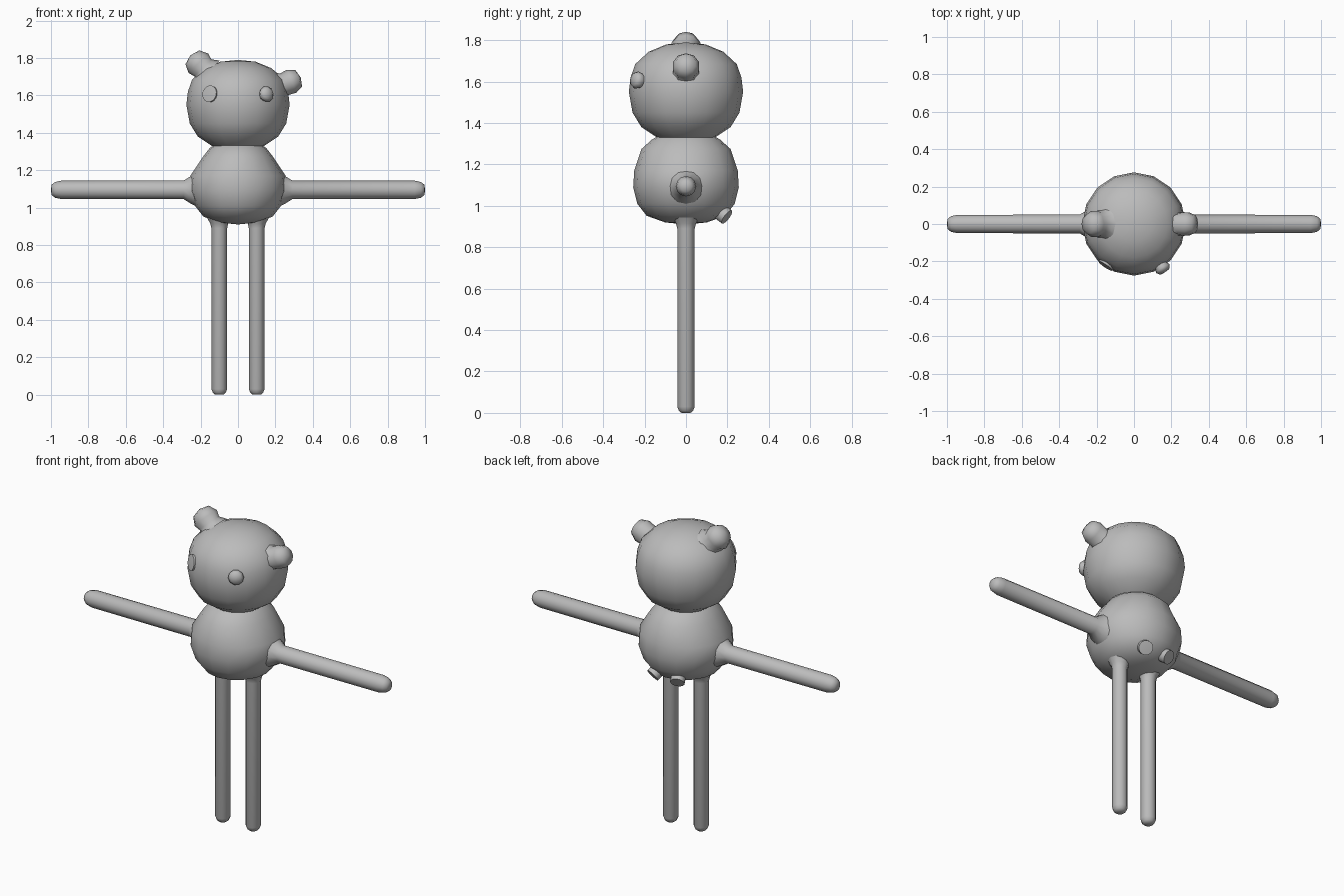
import bpy, bmesh, math
from mathutils import Vector

if "Cube" in bpy.data.objects:
    bpy.data.objects.remove(bpy.data.objects["Cube"])

grey = bpy.data.materials.new("plain grey")
grey.diffuse_color = (0.5, 0.5, 0.5, 1)
grey.use_nodes = True
grey.node_tree.nodes["Principled BSDF"].inputs["Base Color"].default_value = grey.diffuse_color


def lathe(name, rings, origin=(0, 0, 0), axis=(0, 0, 1), sides=16, angle=60):
    """Skin rings of (radius x, radius y, distance) around an axis; zero radius makes a pole."""
    turn = Vector((0, 0, 1)).rotation_difference(Vector(axis).normalized())
    origin = Vector(origin)
    bm = bmesh.new()
    loops = []
    for rx, ry, d in rings:
        n = sides if rx > 0 else 1
        loops.append([bm.verts.new(origin + turn @ Vector((
            rx * math.cos(2 * math.pi * i / sides),
            ry * math.sin(2 * math.pi * i / sides), d))) for i in range(n)])
    for a, b in zip(loops, loops[1:]):
        for i in range(sides):
            j = (i + 1) % sides
            if len(a) == 1:
                bm.faces.new((a[0], b[j], b[i]))
            elif len(b) == 1:
                bm.faces.new((a[i], a[j], b[0]))
            else:
                bm.faces.new((a[i], a[j], b[j], b[i]))
    bmesh.ops.recalc_face_normals(bm, faces=bm.faces)
    mesh = bpy.data.meshes.new(name)
    bm.to_mesh(mesh)
    bm.free()
    mesh.materials.append(grey)
    ob = bpy.data.objects.new(name, mesh)
    bpy.context.collection.objects.link(ob)
    bpy.ops.object.select_all(action='DESELECT')
    ob.select_set(True)
    bpy.context.view_layer.objects.active = ob
    bpy.ops.object.shade_smooth_by_angle(angle=math.radians(angle))
    return ob


def round_rings(pairs):
    return [(r, r, d) for r, d in pairs]


HEAD = (0, 0, 1.56)
BODY = (0, 0, 1.1)

# head and body
lathe("head", round_rings([
    (0.14, 1.33), (0.215, 1.38), (0.258, 1.45), (0.276, 1.55), (0.268, 1.62),
    (0.245, 1.685), (0.18, 1.745), (0.095, 1.78), (0, 1.79)]))
lathe("body", [
    (0, 0, 0.91), (0.1, 0.1, 0.92), (0.185, 0.19, 0.952), (0.23, 0.235, 1.01),
    (0.262, 0.255, 1.09), (0.255, 0.25, 1.17), (0.185, 0.215, 1.275),
    (0.15, 0.165, 1.32), (0.125, 0.14, 1.335)])

# arms and legs, with flared roots and rounded ends
for side, label in ((-1, "left"), (1, "right")):
    lathe(label + "_arm", round_rings([
        (0.1, 0.2), (0.075, 0.25), (0.05, 0.29), (0.049, 0.945), (0.042, 0.978),
        (0.027, 0.997), (0, 1.0)]), (0, 0, 1.095), (side, 0, 0), 12)
    lathe(label + "_leg", round_rings([
        (0.065, -0.945), (0.048, -0.915), (0.042, -0.89), (0.042, -0.03),
        (0.034, -0.01), (0.022, 0), (0, 0)]), (side * 0.1, 0, 0), (0, 0, -1), 12)

# ears
lathe("left_ear", round_rings([
    (0.09, 0.23), (0.064, 0.265), (0.074, 0.30), (0.052, 0.345), (0, 0.36)]),
    HEAD, (-0.2, 0, 0.2), 10)
lathe("right_ear", round_rings([
    (0.09, 0.23), (0.062, 0.265), (0.066, 0.31), (0.048, 0.35), (0, 0.362)]),
    HEAD, (0.285, 0, 0.115), 10)

# one flat eye and one knob eye
lathe("left_eye", round_rings([(0.045, 0.24), (0.045, 0.276), (0, 0.281)]),
      HEAD, (-0.15, -0.22, 0.048), 16, 40)
lathe("right_eye", round_rings([
    (0.036, 0.25), (0.036, 0.27), (0.043, 0.288), (0.03, 0.306), (0, 0.31)]),
    HEAD, (0.145, -0.225, 0.045), 10)

# round buttons low on the back
for side, label in ((-1, "left"), (1, "right")):
    lathe(label + "_back_button", round_rings([(0.04, 0.21), (0.04, 0.263), (0, 0.266)]),
          BODY, (side * 0.078, 0.19, -0.148), 16, 40)
